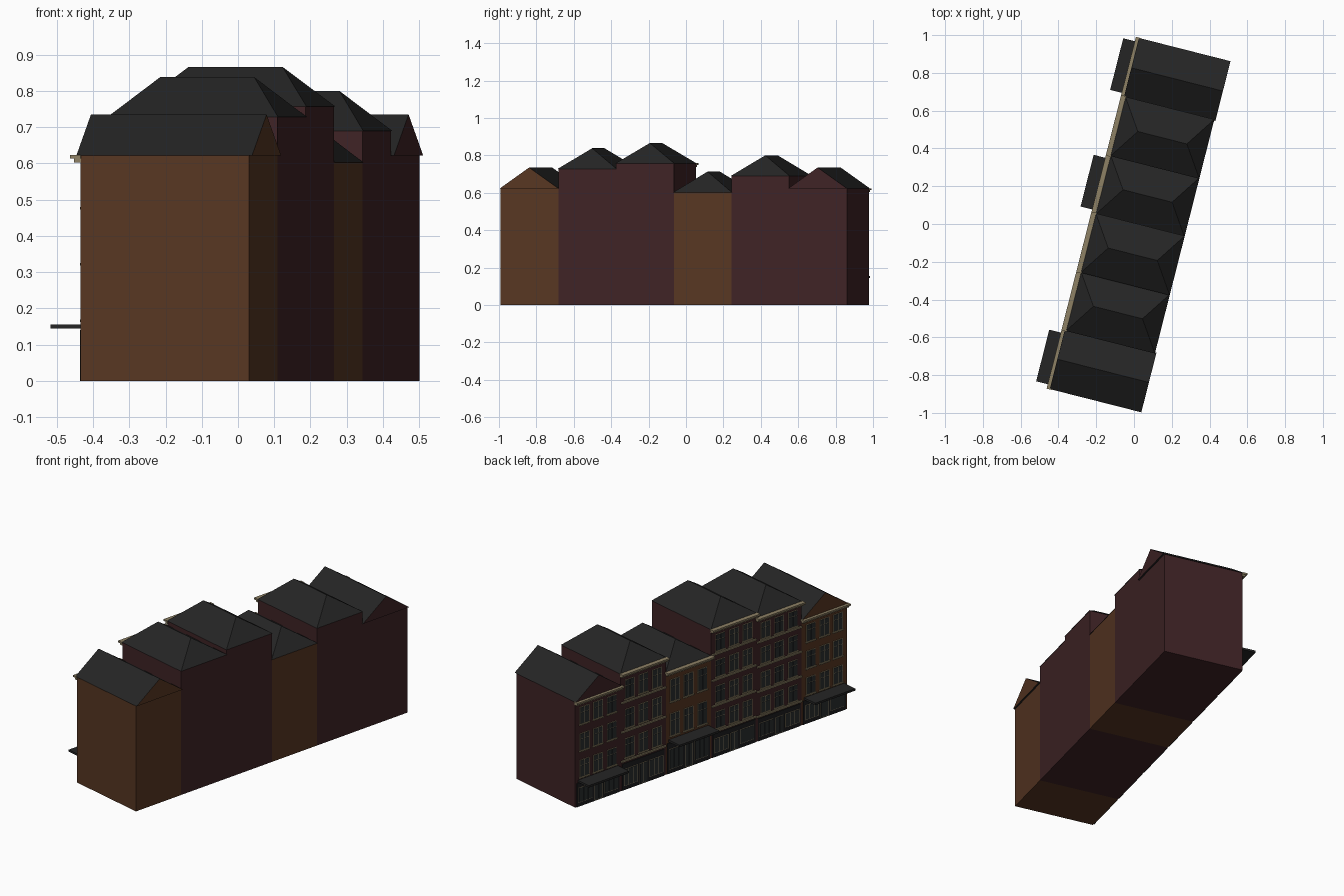
import bpy, bmesh, math
from mathutils import Matrix, Vector

if "Cube" in bpy.data.objects:
    bpy.data.objects.remove(bpy.data.objects["Cube"])


def material(name, r, g, b):
    m = bpy.data.materials.new(name)
    m.use_nodes = True
    m.diffuse_color = (r, g, b, 1)
    bsdf = m.node_tree.nodes["Principled BSDF"]
    bsdf.inputs["Base Color"].default_value = (r, g, b, 1)
    bsdf.inputs["Roughness"].default_value = 0.9
    return m


BROWN = material("brown brick", 0.095, 0.037, 0.016)
MAROON = material("maroon brick", 0.05, 0.017, 0.019)
SLATE = material("dark slate", 0.018, 0.018, 0.018)
CREAM = material("cream trim", 0.27, 0.22, 0.13)
GLASS = material("dark glass", 0.022, 0.026, 0.028)
SHOP = material("shop black", 0.012, 0.013, 0.014)

# The street line is turned: local y runs along the row, local -x is the facade
PLACE = Matrix.Translation((0.0325, -0.006, 0)) @ Matrix.Rotation(math.radians(-14.25), 4, "Z")
WIDTH = 0.3183
HALF = 0.24


def finish(name, bm, *mats):
    bmesh.ops.recalc_face_normals(bm, faces=bm.faces)
    mesh = bpy.data.meshes.new(name)
    bm.to_mesh(mesh)
    bm.free()
    for m in mats:
        mesh.materials.append(m)
    obj = bpy.data.objects.new(name, mesh)
    obj.matrix_world = PLACE
    bpy.context.collection.objects.link(obj)


def box(bm, x0, x1, y0, y1, z0, z1):
    size = Vector((x1 - x0, y1 - y0, z1 - z0))
    mid = Vector((x0 + x1, y0 + y1, z0 + z1)) / 2
    bmesh.ops.create_cube(bm, size=1, matrix=Matrix.Translation(mid) @ Matrix.Diagonal(size).to_4x4())


def plate(bm, out, y, w, z0, z1):
    # box standing proud of the facade by out, centred on y
    box(bm, -HALF - out, -HALF + 0.002, y - w / 2, y + w / 2, z0, z1)


def roof(name, y, eave, ridge, gable, wall):
    # ridge runs front to back; hipped ends pull the ridge in
    over_x, over_y = (0.01, 0.004) if gable else (0.003, 0.003)
    ex, ey = HALF + over_x, WIDTH / 2 + over_y
    rx = ex if gable else 0.134
    bm = bmesh.new()
    base = [bm.verts.new((sx * ex, y + sy * ey, eave)) for sx, sy in ((-1, -1), (1, -1), (1, 1), (-1, 1))]
    a, b = (bm.verts.new((s * rx, y, ridge)) for s in (-1, 1))
    bm.faces.new(base)
    bm.faces.new((base[0], base[1], b, a))
    bm.faces.new((base[2], base[3], a, b))
    bm.faces.new((base[1], base[2], b))
    bm.faces.new((base[3], base[0], a))
    bm.normal_update()
    for f in bm.faces:
        f.material_index = 1 if gable and abs(f.normal.x) > 0.9 else 0
    finish(name, bm, SLATE, wall)


def window(frame, panes, y, w, z0, z1):
    # cream frame with a mullion and a transom, glass set between the bars
    plate(frame, 0.003, y, w, z0, z1)
    plate(frame, 0.008, y, w + 0.008, z0 - 0.007, z0)
    bar = 0.0035
    split = z0 + (z1 - z0) * 0.68
    pw = (w - 3 * bar) / 2
    for s in (-1, 1):
        py = y + s * (pw + bar) / 2
        plate(panes, 0.0045, py, pw, z0 + bar, split - bar / 2)
        plate(panes, 0.0045, py, pw, split + bar / 2, z1 - bar)


def house(i, wall, eave, ridge, floors, gable, awning, bands):
    y = (i - 2.5) * WIDTH
    tag = "house_%d_" % (i + 1)
    h = eave / floors

    bm = bmesh.new()
    box(bm, -HALF, HALF, y - WIDTH / 2, y + WIDTH / 2, 0, eave)
    finish(tag + "walls", bm, wall)
    roof(tag + "roof", y, eave, ridge, gable, wall)

    # stepped cornice below the eave, floor bands
    bm = bmesh.new()
    plate(bm, 0.027, y, WIDTH + 0.012, eave - 0.008, eave + 0.002)
    plate(bm, 0.017, y, WIDTH + 0.004, eave - 0.019, eave - 0.008)
    if bands:
        for f in range(1, floors):
            plate(bm, 0.009, y, WIDTH - 0.006, f * h - 0.006, f * h + 0.003)
    finish(tag + "cornice", bm, CREAM)

    # upper windows, three to a floor
    frame, panes = bmesh.new(), bmesh.new()
    for f in range(1, floors):
        for k in (-1, 0, 1):
            window(frame, panes, y + k * 0.096, 0.066, f * h + 0.09 * h, f * h + 0.74 * h)
    finish(tag + "window_frames", frame, CREAM)
    finish(tag + "window_glass", panes, GLASS)

    # shop front: dark surround, framed display panes and a middle door
    bm = bmesh.new()
    plate(bm, 0.003, y, WIDTH - 0.02, 0, 0.9 * h)
    finish(tag + "shop_surround", bm, SHOP)
    frame, panes = bmesh.new(), bmesh.new()
    for k in (-1, 0, 1):
        low = 0.004 if k == 0 else 0.024
        w = 0.056 if k == 0 else 0.098
        yy = y + k * 0.09
        top = 0.72 * h
        plate(frame, 0.0045, yy, w, low, top)
        n = 2 if k == 0 else 3
        pw = (w - 0.003) / n
        for j in range(n):
            plate(panes, 0.006, yy + (j - (n - 1) / 2) * pw, pw - 0.003, low + 0.003, top - 0.003)
    finish(tag + "shop_frames", frame, CREAM)
    finish(tag + "shop_glass", panes, GLASS)

    if awning:
        bm = bmesh.new()
        plate(bm, 0.09, y, 0.282, 0.965 * h - 0.006, 0.965 * h + 0.006)
        finish(tag + "awning", bm, SLATE)


#     wall, eave, ridge, floors, gable, awning, bands
ROW = [
    (BROWN, 0.622, 0.735, 4, True, True, False),
    (MAROON, 0.728, 0.838, 5, False, False, True),
    (MAROON, 0.757, 0.866, 5, False, False, True),
    (BROWN, 0.602, 0.713, 3, False, True, False),
    (MAROON, 0.69, 0.80, 4, False, False, True),
    (MAROON, 0.622, 0.735, 4, True, True, False),
]
for i, spec in enumerate(ROW):
    house(i, *spec)
